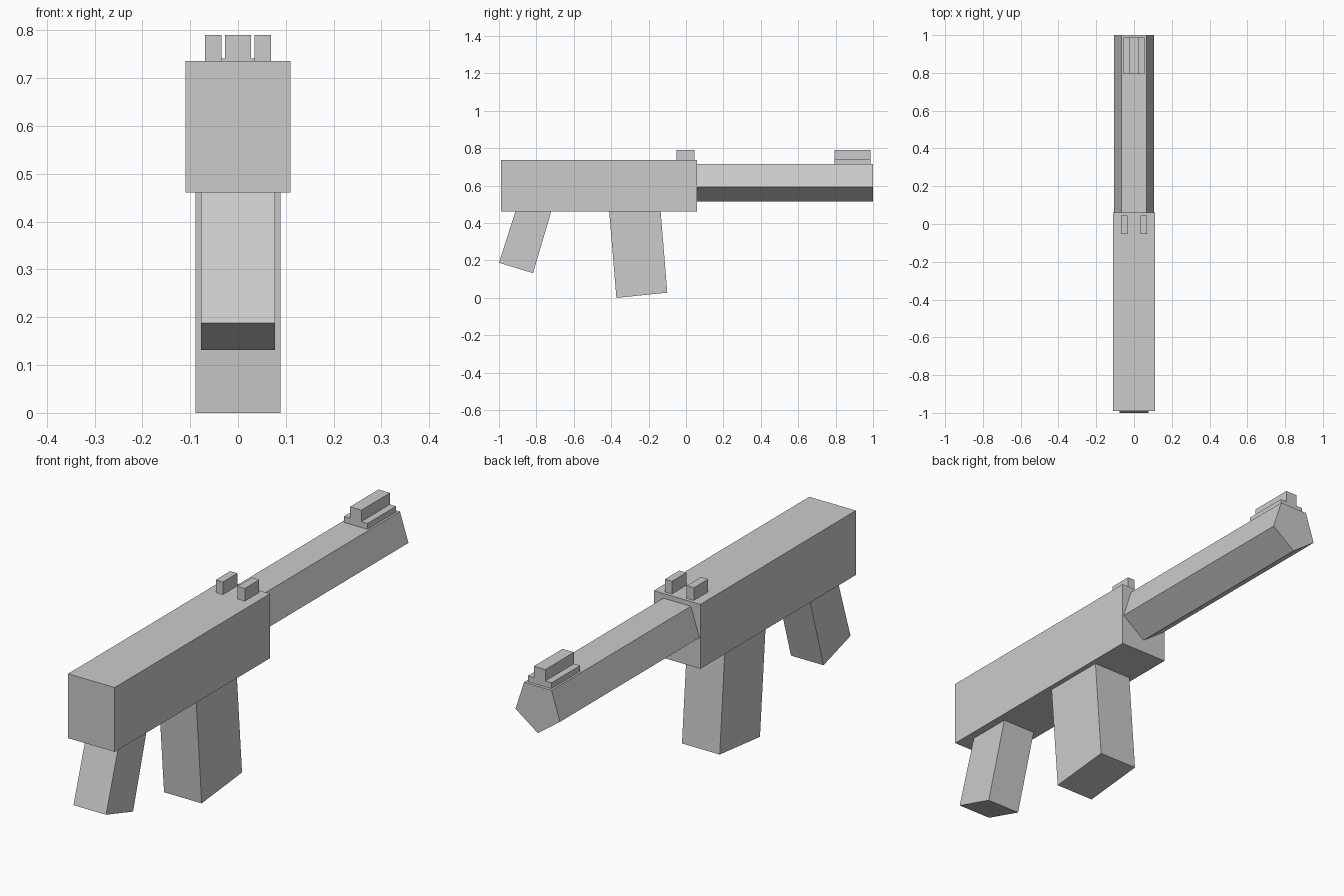
import bpy, bmesh, math

if "Cube" in bpy.data.objects:
    bpy.data.objects.remove(bpy.data.objects["Cube"])


def make_prism(name, points, axis, start, end):
    """Extrude a closed 2D outline: (y, z) along X, or (x, z) along Y."""
    bm = bmesh.new()
    place = (lambda a, b, t: (t, a, b)) if axis == 'X' else (lambda a, b, t: (a, t, b))
    face = bm.faces.new([bm.verts.new(place(a, b, start)) for a, b in points])
    grown = bmesh.ops.extrude_face_region(bm, geom=[face])["geom"]
    offset = (end - start, 0, 0) if axis == 'X' else (0, end - start, 0)
    bmesh.ops.translate(bm, vec=offset,
                        verts=[v for v in grown if isinstance(v, bmesh.types.BMVert)])
    bmesh.ops.recalc_face_normals(bm, faces=bm.faces)
    mesh = bpy.data.meshes.new(name)
    bm.to_mesh(mesh)
    bm.free()
    obj = bpy.data.objects.new(name, mesh)
    bpy.context.collection.objects.link(obj)
    return obj


def make_box(name, x0, x1, y0, y1, z0, z1):
    return make_prism(name, [(y0, z0), (y1, z0), (y1, z1), (y0, z1)], 'X', x0, x1)


# Main body block
make_box("body", -0.11, 0.11, -0.989, 0.06, 0.461, 0.736)

# Five-sided barrel, flat side up
R, CZ = 0.1105, 0.6265
pentagon = [(R * math.sin(math.radians(36 + 72 * i)),
             CZ + R * math.cos(math.radians(36 + 72 * i))) for i in range(5)]
make_prism("barrel", pentagon, 'Y', 0.05, 1.0)

# Leaning handle and magazine, tops sunk slightly into the body
make_prism("handle", [(-0.906, 0.48), (-0.715, 0.48), (-0.818, 0.132), (-1.0, 0.188)],
           'X', -0.077, 0.077)
make_prism("magazine", [(-0.412, 0.48), (-0.137, 0.48), (-0.1, 0.028), (-0.372, 0.0)],
           'X', -0.089, 0.089)

# Front sight: base plate and post
make_box("front_sight_base", -0.056, 0.056, 0.794, 0.987, 0.71, 0.741)
make_box("front_sight_post", -0.027, 0.027, 0.794, 0.987, 0.741, 0.79)

# Rear sight: mirrored pair of posts
rear = make_box("rear_sight", 0.035, 0.0685, -0.052, 0.045, 0.73, 0.79)
rear.modifiers.new("Mirror", 'MIRROR').use_axis = (True, False, False)
